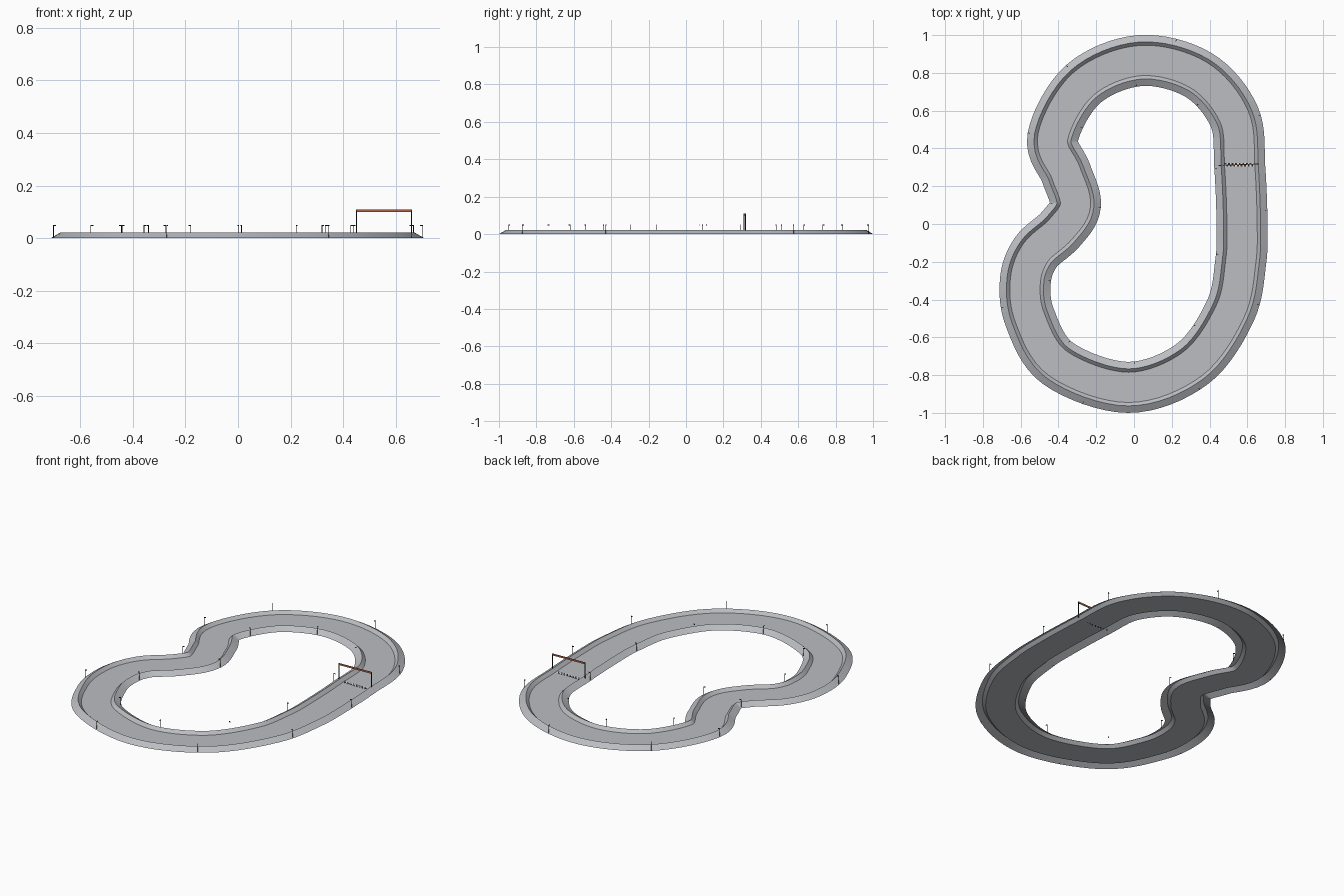
import bpy, bmesh, math
from mathutils import Vector

cube = bpy.data.objects.get("Cube")
if cube:
    bpy.data.objects.remove(cube)


def material(name, rgb):
    m = bpy.data.materials.new(name)
    m.use_nodes = True
    m.diffuse_color = (*rgb, 1)
    m.node_tree.nodes["Principled BSDF"].inputs["Base Color"].default_value = (*rgb, 1)
    return m


GREY = material("track grey", (0.5, 0.51, 0.54))
BLACK = material("black", (0.02, 0.02, 0.02))
WHITE = material("white", (0.8, 0.8, 0.8))
RUST = material("rust red", (0.42, 0.13, 0.07))


def finish(name, bm, mat):
    mesh = bpy.data.meshes.new(name)
    bm.to_mesh(mesh)
    bm.free()
    mesh.materials.append(mat)
    obj = bpy.data.objects.new(name, mesh)
    bpy.context.collection.objects.link(obj)
    return obj


def add_box(bm, centre, size, angle=0):
    verts = bmesh.ops.create_cube(bm, size=1)["verts"]
    c, s = math.cos(angle), math.sin(angle)
    for v in verts:
        x, y, z = (a * b for a, b in zip(v.co, size))
        v.co = Vector(centre) + Vector((x * c - y * s, x * s + y * c, z))


def closed_spline(points, steps):
    # Catmull-Rom curve through the points
    n, out = len(points), []
    for i in range(n):
        a, b, c, d = (Vector(points[(i + k) % n]) for k in (-1, 0, 1, 2))
        for k in range(steps):
            t = k / steps
            out.append(0.5 * (2 * b + (c - a) * t + (2 * a - 5 * b + 4 * c - d) * t * t
                              + (3 * b - a - 3 * c + d) * t ** 3))
    return out


# Centre line of the circuit, clockwise from the back
centre = closed_spline([
    (0.03, 0.865), (0.34, 0.79), (0.53, 0.57), (0.56, 0.3), (0.572, 0),
    (0.565, -0.2), (0.51, -0.46), (0.31, -0.74), (-0.03, -0.865), (-0.4, -0.74),
    (-0.55, -0.5), (-0.575, -0.3), (-0.52, -0.15), (-0.39, -0.03), (-0.31, 0.1),
    (-0.36, 0.27), (-0.43, 0.46), (-0.27, 0.74)], 8)
N = len(centre)


def edge(offset):
    ring = []
    for i, p in enumerate(centre):
        t = (centre[(i + 1) % N] - centre[i - 1]).normalized()
        ring.append(p + Vector((-t.y, t.x)) * offset)
    return ring


# Track shell: outer skirt, bank, road, bank, inner skirt
FOOT, CREST, ROAD = 0.135, 0.098, 0.08
ROAD_Z, CREST_Z = 0.004, 0.022
profile = [(FOOT, 0), (CREST, CREST_Z), (ROAD, ROAD_Z),
           (-ROAD, ROAD_Z), (-CREST, CREST_Z), (-FOOT, 0)]
bm = bmesh.new()
rows = [[bm.verts.new((p.x, p.y, z)) for p in edge(o)] for o, z in profile]
for outer, inner in zip(rows, rows[1:]):
    for i in range(N):
        j = (i + 1) % N
        bm.faces.new((outer[i], inner[i], inner[j], outer[j]))
track = finish("race_track", bm, GREY)
bpy.context.view_layer.objects.active = track
track.select_set(True)
bpy.ops.object.shade_smooth_by_angle(angle=math.radians(20))

# Marker posts along both edges, each with a small head over the track
outer_posts = [(-0.675, -0.45), (-0.245, -0.95), (0.325, -0.89), (0.66, -0.45),
               (0.705, 0.075), (0.685, 0.58), (0.23, 0.97), (-0.335, 0.85),
               (-0.54, 0.5), (-0.435, 0.1)]
inner_posts = [(-0.435, -0.3), (-0.19, 0.1), (-0.275, 0.5), (0.015, 0.73),
               (0.325, 0.64), (0.42, 0.3), (0.44, -0.17), (0.33, -0.56),
               (-0.01, -0.72), (-0.34, -0.62)]
for name, spots, offset in (("outer_marker_posts", outer_posts, FOOT),
                            ("inner_marker_posts", inner_posts, -FOOT)):
    bm = bmesh.new()
    ring = edge(offset * 0.97)
    for spot in spots:
        i = min(range(N), key=lambda k: (ring[k] - Vector(spot)).length)
        p = ring[i]
        d = (centre[i] - p).normalized()
        angle = math.atan2(d.y, d.x)
        add_box(bm, (p.x, p.y, 0.025), (0.002, 0.002, 0.05), angle)
        head = p + d * 0.004
        add_box(bm, (head.x, head.y, 0.048), (0.01, 0.003, 0.004), angle)
    finish(name, bm, BLACK)

# Start gantry: two posts and a cross beam
left, right = Vector((0.45, 0.31)), Vector((0.66, 0.318))
mid, span = (left + right) / 2, right - left
tilt = math.atan2(span.y, span.x)
bm = bmesh.new()
for p in (left, right):
    add_box(bm, (p.x, p.y, 0.0575), (0.004, 0.004, 0.095), tilt)
finish("gantry_posts", bm, BLACK)
bm = bmesh.new()
add_box(bm, (mid.x, mid.y, 0.104), (span.length + 0.004, 0.004, 0.01), tilt)
finish("gantry_beam", bm, RUST)

# Chequered start line on the road
dark, light = bmesh.new(), bmesh.new()
COUNT, TILE = 16, 0.0095
for row in range(2):
    for k in range(COUNT):
        x = mid.x + (k - (COUNT - 1) / 2) * TILE
        y = mid.y + (row - 0.5) * TILE
        add_box(dark if (row + k) % 2 else light, (x, y, ROAD_Z + 0.0005),
                (TILE, TILE, 0.001))
finish("start_line_dark_tiles", dark, BLACK)
finish("start_line_light_tiles", light, WHITE)
